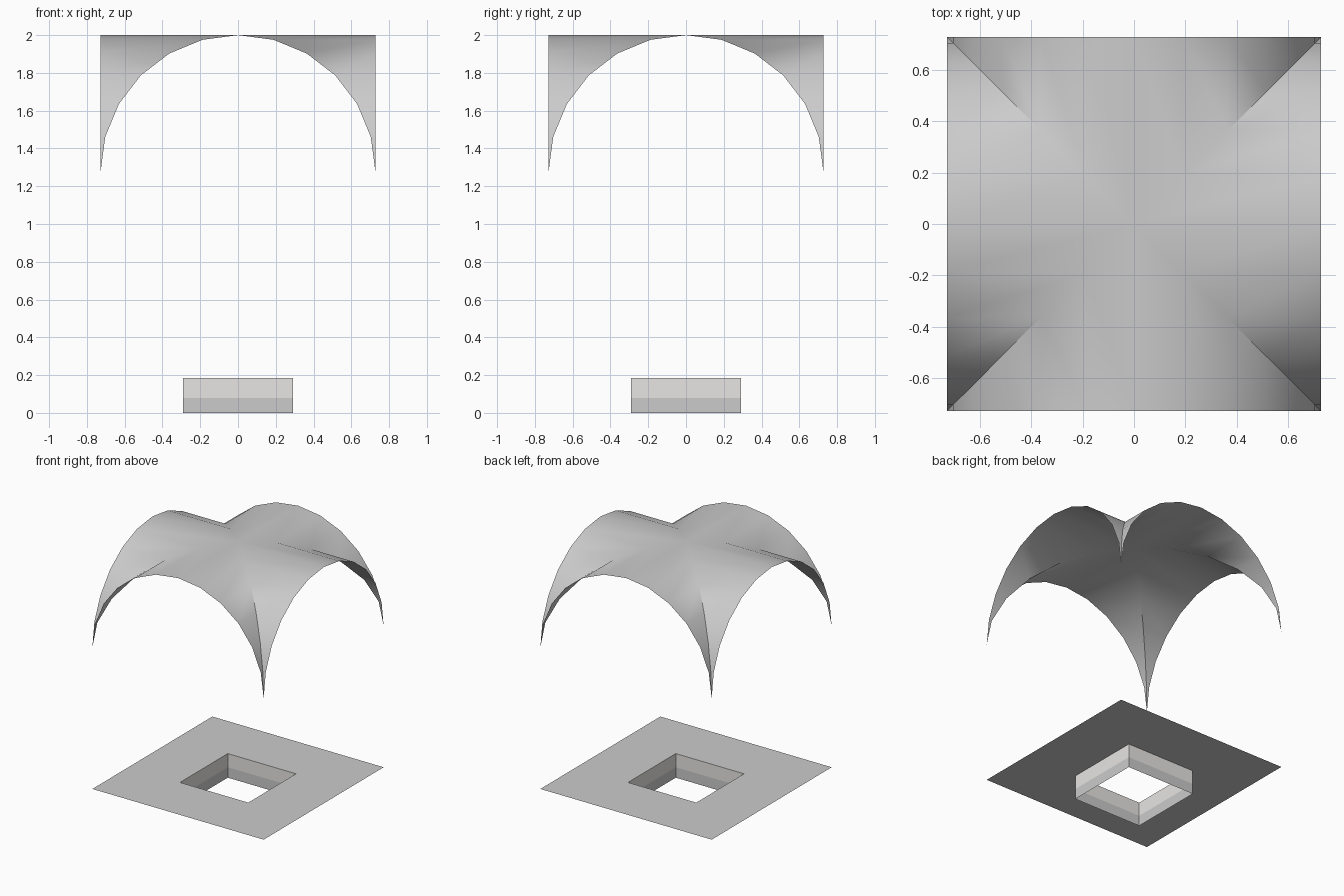
import bpy, bmesh
from math import sin, cos, radians, pi
from mathutils import Matrix

if "Cube" in bpy.data.objects:
    bpy.data.objects.remove(bpy.data.objects["Cube"])

R = 0.728          # half width of the bay, also the arch radius
SPRING = 2.0 - R   # height where the arches start
HOLE = 0.29        # half width of the floor opening
FLOOR = 0.185      # floor height


def finish(name, bm, smooth=None, color=None):
    bmesh.ops.remove_doubles(bm, verts=bm.verts, dist=1e-4)
    mesh = bpy.data.meshes.new(name)
    bm.to_mesh(mesh)
    bm.free()
    ob = bpy.data.objects.new(name, mesh)
    bpy.context.collection.objects.link(ob)
    if color:
        mat = bpy.data.materials.new(name + "_mat")
        mat.diffuse_color = (*color, 1)
        mat.use_nodes = True
        mat.node_tree.nodes["Principled BSDF"].inputs["Base Color"].default_value = mat.diffuse_color
        mesh.materials.append(mat)
    if smooth:
        bpy.ops.object.select_all(action='DESELECT')
        ob.select_set(True)
        bpy.context.view_layer.objects.active = ob
        bpy.ops.object.shade_smooth_by_angle(angle=radians(smooth))
    return ob


def four_sided(polys):
    """Repeat polygons around z in four quarter turns."""
    bm = bmesh.new()
    for k in range(4):
        rot = Matrix.Rotation(k * pi / 2, 3, 'Z')
        for poly in polys:
            bm.faces.new([bm.verts.new(rot @ p) for p in poly])
    return bm


from mathutils import Vector as V

# Groin vault: each quarter is a half barrel trimmed along the diagonals
arc = [(R * sin(radians(a)), SPRING + R * cos(radians(a))) for a in range(-90, 91, 15)]
arc[6] = (0.0, 2.0)
strips = []
for (y0, z0), (y1, z1) in zip(arc, arc[1:]):
    ring = [V((abs(y0), y0, z0)), V((R, y0, z0)), V((R, y1, z1)), V((abs(y1), y1, z1))]
    if abs(y0) > R - 1e-6:
        ring.pop(0)      # strip tapers to the corner
    elif abs(y1) > R - 1e-6:
        ring.pop(3)
    strips.append(ring)
finish("groin_vault", four_sided(strips), smooth=40)

# Flat floor with a square opening
finish("floor", four_sided([[V((HOLE, -HOLE, FLOOR)), V((R, -R, FLOOR)),
                             V((R, R, FLOOR)), V((HOLE, HOLE, FLOOR))]]))


# Open square shaft under the opening, in two tinted bands
def shaft(name, z0, z1, color):
    finish(name, four_sided([[V((HOLE, -HOLE, z0)), V((HOLE, HOLE, z0)),
                              V((HOLE, HOLE, z1)), V((HOLE, -HOLE, z1))]]), color=color)


shaft("shaft_upper_band", 0.08, FLOOR, (0.80, 0.79, 0.77))
shaft("shaft_lower_band", 0.0, 0.08, (0.74, 0.74, 0.76))
